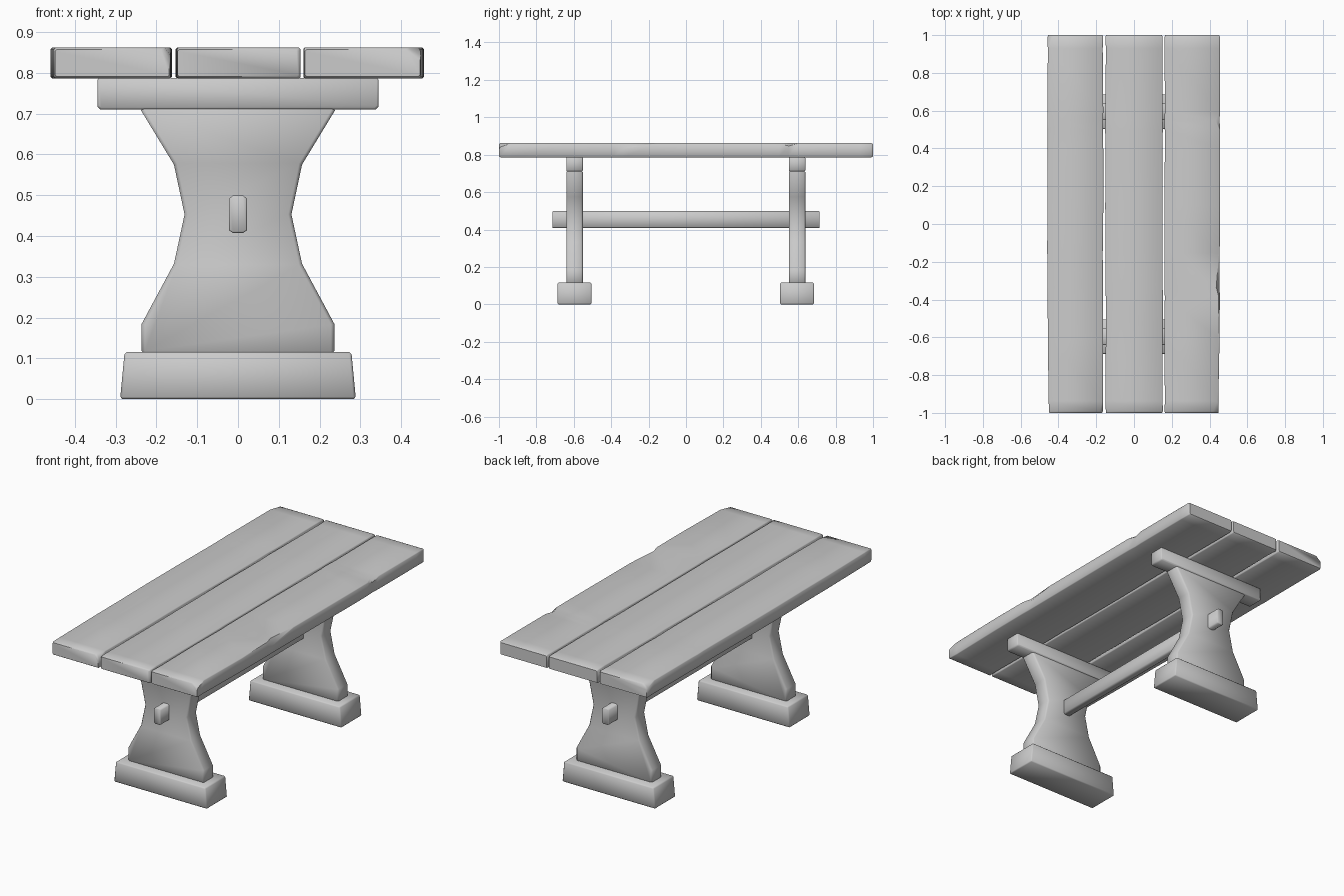
import bpy, bmesh, random
from mathutils import Vector

if "Cube" in bpy.data.objects:
    bpy.data.objects.remove(bpy.data.objects["Cube"])

random.seed(4)


def finish(name, bm, bevel=0.0, angle=1.05):
    bmesh.ops.recalc_face_normals(bm, faces=bm.faces)
    if bevel:
        edges = [e for e in bm.edges if e.calc_face_angle(0) > 1.0]
        bmesh.ops.bevel(bm, geom=edges, offset=bevel, segments=1, affect='EDGES')
    mesh = bpy.data.meshes.new(name)
    bm.to_mesh(mesh)
    bm.free()
    ob = bpy.data.objects.new(name, mesh)
    bpy.context.collection.objects.link(ob)
    bpy.ops.object.select_all(action='DESELECT')
    ob.select_set(True)
    bpy.context.view_layer.objects.active = ob
    bpy.ops.object.shade_smooth_by_angle(angle=angle)
    return ob


def prism(name, profile, y0, y1, bevel):
    """Extrude an x/z profile along y."""
    bm = bmesh.new()
    face = bm.faces.new([bm.verts.new((x, y0, z)) for x, z in profile])
    res = bmesh.ops.extrude_face_region(bm, geom=[face])
    verts = [g for g in res['geom'] if isinstance(g, bmesh.types.BMVert)]
    bmesh.ops.translate(bm, verts=verts, vec=Vector((0, y1 - y0, 0)))
    return finish(name, bm, bevel)


def mirrored(half):
    return half + [(-x, z) for x, z in reversed(half)]


STATIONS = [-0.993, -0.985, -0.93, -0.6, -0.38, -0.33, -0.15, 0.1, 0.4,
            0.5, 0.55, 0.6, 0.93, 0.99, 1.0]


def plank(name, x0, x1, dents, skew=0.0):
    """Loft a chamfered section along y; dents widen the top chamfer."""
    z0, z1, c = 0.786, 0.862, 0.004
    bm = bmesh.new()
    rings = []
    for i, y in enumerate(STATIONS):
        end = i in (0, len(STATIONS) - 1)
        e = 0.005 if end else 0.0
        l = x0 + random.uniform(-0.002, 0.002) + e * 0.6
        r = x1 + random.uniform(-0.002, 0.002) - e * 0.6
        if y < -0.9:
            l += max(0, -skew)
            r -= max(0, skew)
        lx, lz = dents.get(('L', i), (c, c))
        rx, rz = dents.get(('R', i), (c, c))
        b, t = z0 + e, z1 - e
        pts = [(l, b + c), (l + c, b), (r - c, b), (r, b + c),
               (r, t - rz), (r - rx, t), (l + lx, t), (l, t - lz)]
        yy = -1 + (y + 0.993) * (2 / 1.993)
        rings.append([bm.verts.new((x, yy, z)) for x, z in pts])
    for a, b in zip(rings, rings[1:]):
        for k in range(8):
            n = (k + 1) % 8
            bm.faces.new((a[k], a[n], b[n], b[k]))
    bm.faces.new(rings[0])
    bm.faces.new(rings[-1])
    return finish(name, bm, angle=0.9)


# table top: three worn planks
plank('plank_left', -0.458, -0.164,
      {('R', 0): (0.02, 0.03), ('R', 1): (0.015, 0.02),
       ('L', 14): (0.03, 0.025), ('L', 13): (0.025, 0.02)}, -0.008)
plank('plank_middle', -0.151, 0.152, {})
plank('plank_right', 0.162, 0.454,
      {('R', 0): (0.035, 0.03), ('R', 1): (0.03, 0.02),
       ('R', 5): (0.018, 0.03), ('R', 4): (0.006, 0.01),
       ('R', 10): (0.02, 0.015)}, 0.006)

# trestles: foot, waisted leg and cleat at each end
leg_half = [(0.236, 0.11), (0.236, 0.185), (0.157, 0.332),
            (0.131, 0.453), (0.157, 0.575), (0.242, 0.715)]
foot_half = [(0.289, 0.0), (0.278, 0.116)]
cleat_half = [(0.337, 0.71), (0.345, 0.718), (0.345, 0.788)]
for side, y in (('front', -0.596), ('back', 0.594)):
    prism(side + '_foot', mirrored(foot_half), y - 0.091, y + 0.091, 0.006)
    prism(side + '_leg', mirrored(leg_half), y - 0.044, y + 0.044, 0.008)
    prism(side + '_cleat', mirrored(cleat_half), y - 0.044, y + 0.044, 0.005)

# long stretcher through both legs
beam_half = [(0.013, 0.408), (0.022, 0.414), (0.022, 0.492), (0.013, 0.499)]
prism('stretcher', mirrored(beam_half), -0.714, 0.714, 0.003)
